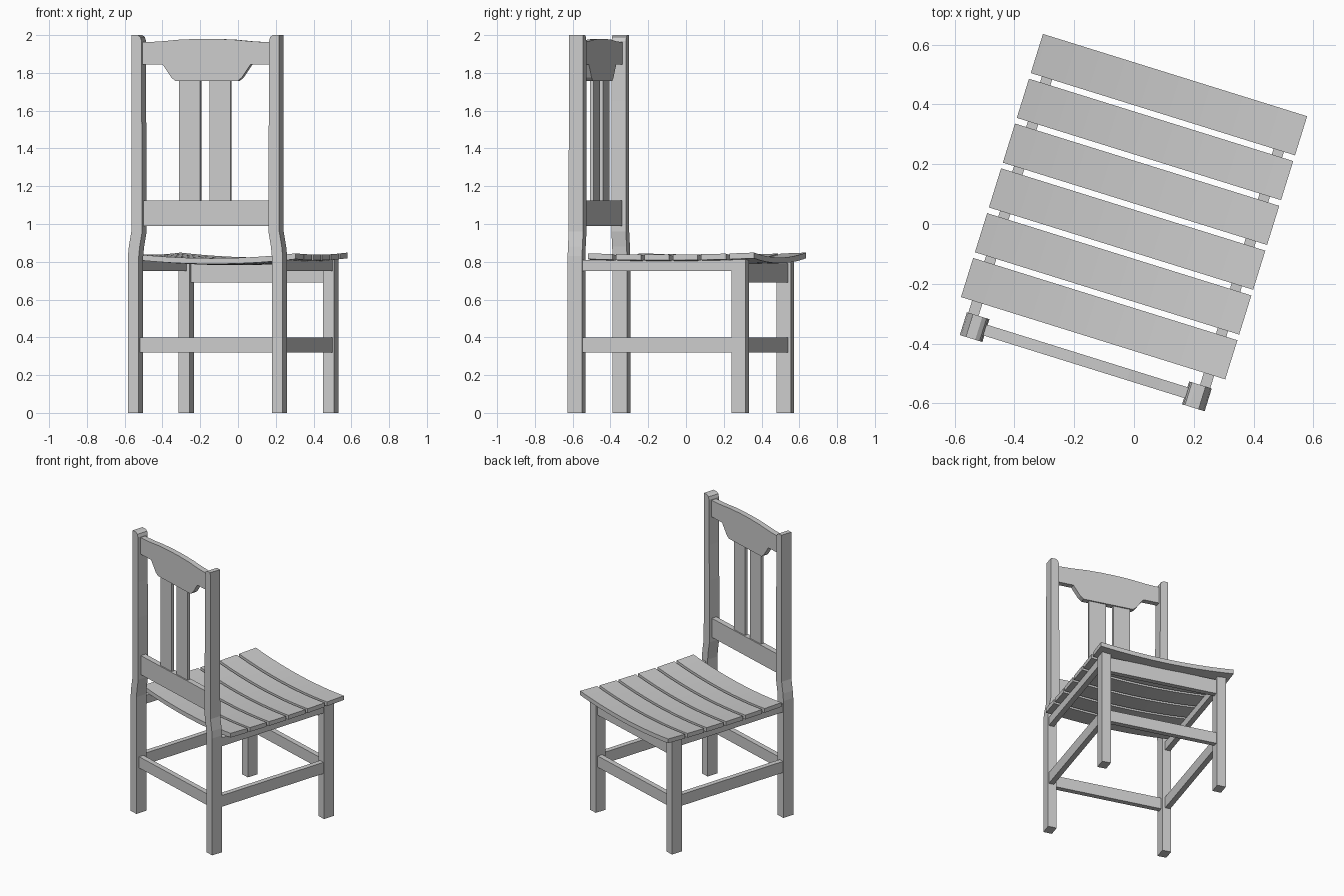
import bpy, bmesh, math
from mathutils import Matrix

if "Cube" in bpy.data.objects:
    bpy.data.objects.remove(bpy.data.objects["Cube"])

# The whole chair is turned about z and sits slightly off the local centre line
PLACE = Matrix.Rotation(math.radians(-17.3), 4, 'Z') @ Matrix.Translation((-0.017, 0, 0))


def prism(name, profile, y0, y1, bend=None, smooth=False):
    """Extrude an (x, z) outline from y0 to y1."""
    bm = bmesh.new()
    a = [bm.verts.new((x, y0, z)) for x, z in profile]
    b = [bm.verts.new((x, y1, z)) for x, z in profile]
    n = len(profile)
    bm.faces.new(a)
    bm.faces.new(b[::-1])
    for i in range(n):
        j = (i + 1) % n
        bm.faces.new((a[i], b[i], b[j], a[j]))
    if bend:
        for v in bm.verts:
            v.co.z += bend(v.co.y)
    bmesh.ops.recalc_face_normals(bm, faces=bm.faces)
    bm.transform(PLACE)
    me = bpy.data.meshes.new(name)
    bm.to_mesh(me)
    bm.free()
    ob = bpy.data.objects.new(name, me)
    bpy.context.collection.objects.link(ob)
    if smooth:
        bpy.ops.object.select_all(action='DESELECT')
        ob.select_set(True)
        bpy.context.view_layer.objects.active = ob
        bpy.ops.object.shade_smooth_by_angle(angle=math.radians(30))
    return ob


def box(name, x0, x1, y0, y1, z0, z1):
    return prism(name, [(x0, z0), (x1, z0), (x1, z1), (x0, z1)], y0, y1)


# Legs, back posts and side rails, mirrored left and right
post = [(0.369, 0), (0.429, 0), (0.429, 0.83), (0.424, 0.88), (0.410, 0.96),
        (0.408, 2.0), (0.375, 2.0), (0.360, 1.99), (0.354, 1.97), (0.354, 1.65),
        (0.350, 1.4), (0.350, 0.96), (0.364, 0.88), (0.369, 0.83)]
for s, side in ((-1, "left"), (1, "right")):
    prism("back_post_" + side, [(s * x, z) for x, z in post], -0.528, -0.448)
    box("front_leg_" + side, s * 0.371, s * 0.431, 0.38, 0.46, 0, 0.812)
    box("seat_rail_" + side, s * 0.388, s * 0.424, -0.46, 0.39, 0.75, 0.81)
    box("side_stretcher_" + side, s * 0.388, s * 0.424, -0.46, 0.39, 0.32, 0.40)

# Front apron and cross stretchers
box("front_apron", -0.38, 0.38, 0.409, 0.445, 0.69, 0.792)
box("front_stretcher", -0.38, 0.38, 0.409, 0.445, 0.32, 0.40)
box("back_stretcher", -0.38, 0.38, -0.506, -0.470, 0.32, 0.40)

# Backrest: lower rail, two splats, shaped crest
box("lower_back_rail", -0.36, 0.36, -0.506, -0.468, 0.99, 1.125)
for i, x in enumerate((-0.096, 0.072)):
    box(f"back_splat_{i + 1}", x - 0.058, x + 0.058, -0.497, -0.477, 1.11, 1.77)
half = [(0.172, 1.757), (0.195, 1.775), (0.244, 1.845), (0.36, 1.845),
        (0.36, 1.962), (0.26, 1.966), (0.15, 1.976), (0.05, 1.98)]
crest = half + [(-x, z) for x, z in reversed(half)]
prism("crest_rail", crest, -0.506, -0.468)

# Six dished seat slats
N, H = 16, 0.463
xs = [-H + 2 * H * i / N for i in range(N + 1)]


def sag(x):
    return -0.026 * (1 - (x / H) ** 2)


outline = [(x, 0.808 + sag(x)) for x in xs] + [(x, 0.838 + sag(x)) for x in reversed(xs)]
for i in range(6):
    y = 0.448 - 0.157 * i
    prism(f"seat_slat_{i + 1}", outline, y - 0.0685, y + 0.0685,
          bend=lambda v: 0.01 * (v / 0.5) ** 2, smooth=True)
